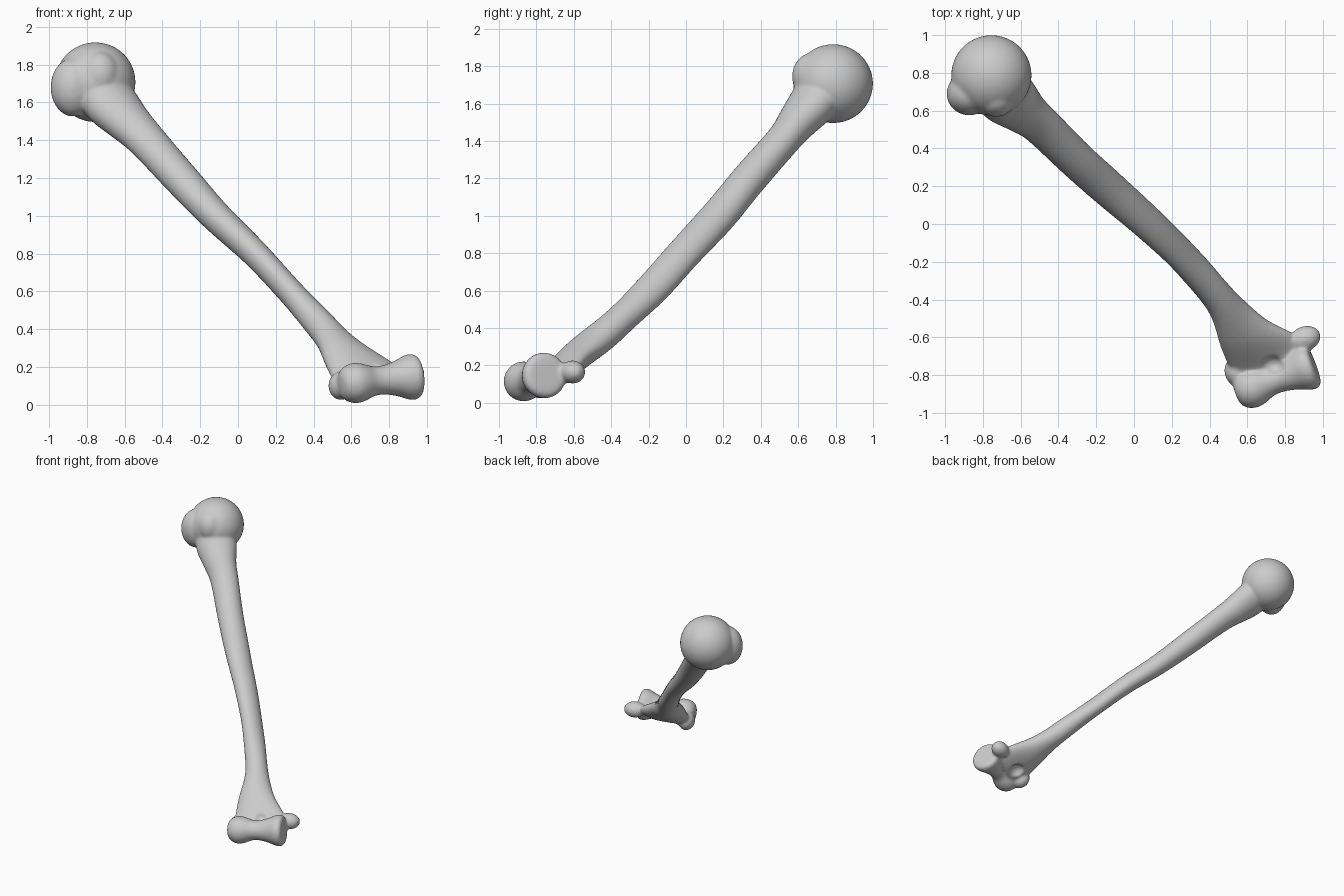
import bpy, bmesh, math
from mathutils import Vector, Matrix

if "Cube" in bpy.data.objects:
    bpy.data.objects.remove(bpy.data.objects["Cube"])

# Frame of the tilted bone: long axis, across (horizontal) and anterior directions
AXIS = Vector((1, -1, -1)).normalized()
ACROSS = Vector((1, 1, 0)).normalized()
FRONT = Vector((1, -1, 2)).normalized()
SIDES = 40
bm = bmesh.new()


def skin(rings):
    """Closed tube through a list of rings of points."""
    rows = [[bm.verts.new(p) for p in ring] for ring in rings]
    for r0, r1 in zip(rows, rows[1:]):
        for i in range(SIDES):
            j = (i + 1) % SIDES
            bm.faces.new((r0[i], r0[j], r1[j], r1[i]))
    bm.faces.new(rows[0][::-1])
    bm.faces.new(rows[-1])


def ellipse(c, u, v, a, b):
    return [c + u * a * math.cos(k) + v * b * math.sin(k)
            for k in (2 * math.pi * i / SIDES for i in range(SIDES))]


def smooth_path(pts, steps=6):
    """Catmull-Rom interpolation of tuples of numbers."""
    p = [pts[0]] + pts + [pts[-1]]
    out = []
    for i in range(1, len(p) - 2):
        for s in range(steps):
            t = s / steps
            out.append([0.5 * (2 * b + (c - a) * t + (2 * a - 5 * b + 4 * c - d) * t * t
                               + (3 * b - a - 3 * c + d) * t ** 3)
                        for a, b, c, d in zip(*p[i - 1:i + 3])])
    return out + [list(pts[-1])]


def blob(target, c, radii, rot=Matrix()):
    m = Matrix.Translation(c) @ rot @ Matrix.Diagonal((*radii, 1))
    bmesh.ops.create_uvsphere(target, u_segments=40, v_segments=24, radius=1, matrix=m)


# Shaft: centre x, y, z, half width, half thickness, twist in degrees
shaft = [(-.73, .73, 1.67, .15, .13, 10), (-.66, .66, 1.58, .155, .118, 12),
         (-.575, .585, 1.49, .125, .102, 18), (-.485, .515, 1.40, .108, .091, 20),
         (-.305, .34, 1.20, .100, .091, 0), (-.12, .175, 1.00, .100, .083, -25),
         (.09, -.01, .80, .095, .073, -33), (.275, -.19, .60, .092, .070, -38),
         (.455, -.40, .40, .088, .081, -8), (.575, -.58, .255, .142, .078, 15),
         (.69, -.70, .145, .20, .062, 17), (.74, -.77, .11, .17, .05, 17)]
rings = []
for x, y, z, a, b, deg in smooth_path(shaft):
    k = math.radians(deg)
    u = ACROSS * math.cos(k) + FRONT * math.sin(k)
    v = FRONT * math.cos(k) - ACROSS * math.sin(k)
    rings.append(ellipse(Vector((x, y, z)), u, v, a, b))
skin(rings)

# Head and the two tubercles
blob(bm, (-.755, .787, 1.707), (.213, .213, .211))
blob(bm, (-.872, .69, 1.68), (.12, .115, .155))
blob(bm, (-.73, .672, 1.745), (.105, .105, .125))

# Elbow joint spool: capitulum, groove, medial flange, as a lathe profile
p0, p1 = Vector((.55, -.895, .107)), Vector((.92, -.758, .147))
d = (p1 - p0).normalized()
e1 = d.cross(Vector((0, 0, 1))).normalized()
e2 = d.cross(e1)
spool = [(-.03, .02), (-.01, .062), (.06, .092), (.18, .107), (.3, .1), (.45, .079),
         (.6, .078), (.78, .094), (.92, .116), (1.02, .122), (1.09, .1), (1.1, .03)]
skin([ellipse(p0.lerp(p1, t), e1, e2, r, r) for t, r in smooth_path(spool, 4)])

# Medial and lateral epicondyles
tilt = Matrix.Rotation(math.radians(20), 4, 'Z')
blob(bm, (.905, -.607, .165), (.085, .066, .062), tilt)
blob(bm, (.545, -.785, .10), (.065, .08, .075), tilt)

bmesh.ops.recalc_face_normals(bm, faces=bm.faces)
mesh = bpy.data.meshes.new("raw_bone")
bm.to_mesh(mesh)
bm.free()
raw = bpy.data.objects.new("raw_bone", mesh)
bpy.context.collection.objects.link(raw)

# Cutter for the hollows behind and in front above the elbow joint
cb = bmesh.new()
blob(cb, Vector((.70, -.71, .14)) - FRONT * .095, (.075, .07, .075))
blob(cb, Vector((.70, -.71, .14)) + FRONT * .092, (.06, .05, .055))
cmesh = bpy.data.meshes.new("hollow_cutter")
cb.to_mesh(cmesh)
cb.free()
cutter = bpy.data.objects.new("hollow_cutter", cmesh)
cutter.hide_render = True
bpy.context.collection.objects.link(cutter)


# Fuse the parts, carve the hollows and soften the joins
def fuse():
    m = raw.modifiers.new("fuse", 'REMESH')
    m.mode, m.voxel_size, m.use_smooth_shade = 'VOXEL', .009, True


fuse()
cut = raw.modifiers.new("carve", 'BOOLEAN')
cut.operation, cut.object = 'DIFFERENCE', cutter
fuse()
soft = raw.modifiers.new("soften", 'SMOOTH')
soft.factor, soft.iterations = .5, 8

bpy.context.view_layer.update()
dg = bpy.context.evaluated_depsgraph_get()
final = bpy.data.meshes.new_from_object(raw.evaluated_get(dg))
bone = bpy.data.objects.new("upper_arm_bone", final)
bpy.context.collection.objects.link(bone)
bpy.data.objects.remove(raw)
bpy.data.objects.remove(cutter)
for f in final.polygons:
    f.use_smooth = True
